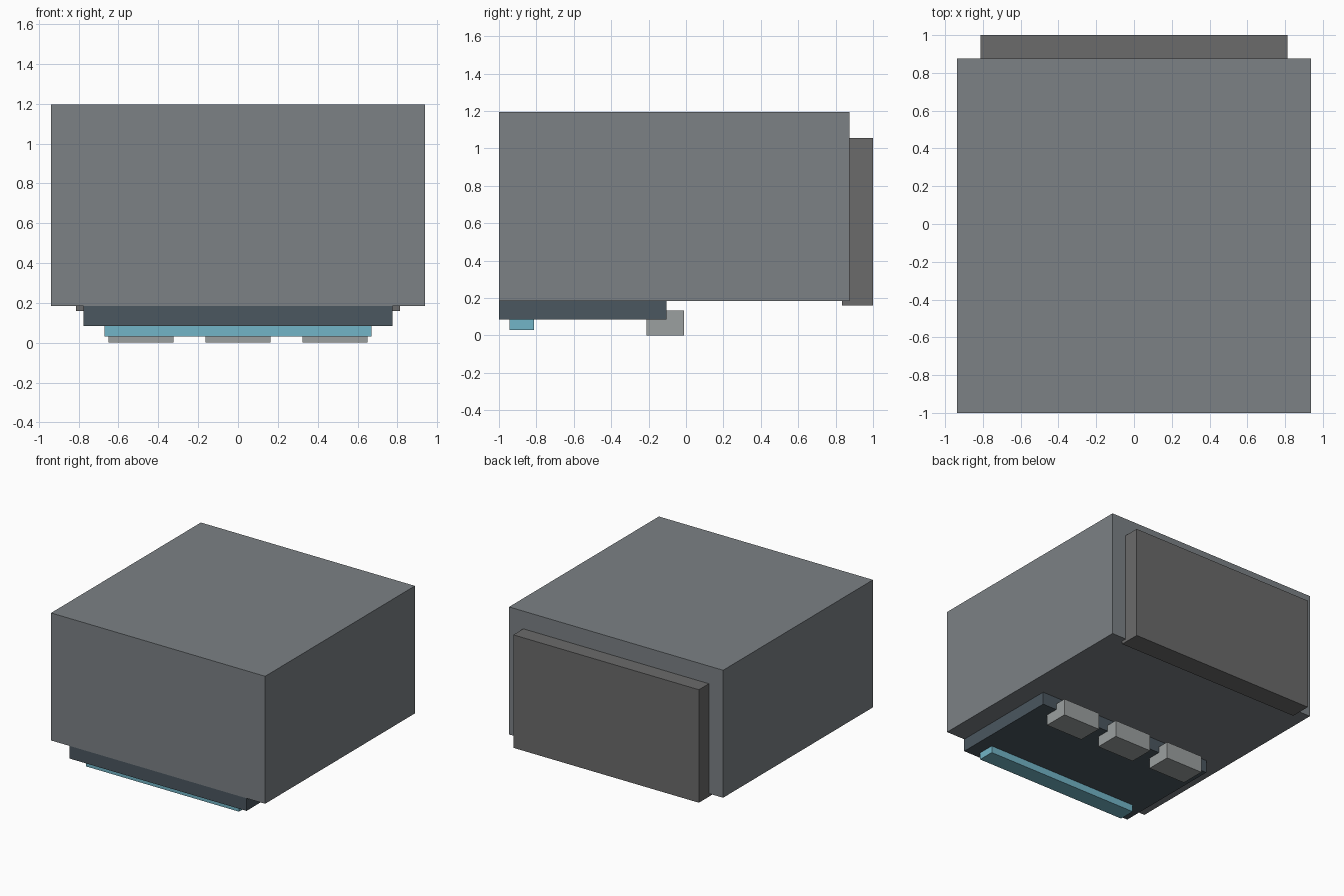
import bpy

if "Cube" in bpy.data.objects:
    bpy.data.objects.remove(bpy.data.objects["Cube"])


def material(name, colour):
    m = bpy.data.materials.new(name)
    m.diffuse_color = (*colour, 1.0)
    m.use_nodes = True
    m.node_tree.nodes["Principled BSDF"].inputs["Base Color"].default_value = m.diffuse_color
    return m


def box(name, x, y, z, mat=None):
    """Axis-aligned box from (min, max) ranges."""
    centre = [(r[0] + r[1]) / 2 for r in (x, y, z)]
    bpy.ops.mesh.primitive_cube_add(size=1, location=centre)
    ob = bpy.context.object
    ob.name = name
    ob.scale = [r[1] - r[0] for r in (x, y, z)]
    bpy.ops.object.transform_apply(location=False, rotation=False, scale=True)
    if mat:
        ob.data.materials.append(mat)
    return ob


body_grey = material("body_grey", (0.20, 0.22, 0.235))
panel_grey = material("panel_grey", (0.145, 0.145, 0.145))
tray_dark = material("tray_dark", (0.07, 0.095, 0.115))
strip_blue = material("strip_blue", (0.17, 0.46, 0.57))
block_grey = material("block_grey", (0.33, 0.35, 0.35))

# Main housing
box("housing", (-0.938, 0.938), (-1.0, 0.875), (0.185, 1.195), body_grey)

# Raised rear panel, let slightly into the housing
box("rear_panel", (-0.813, 0.813), (0.835, 1.0), (0.16, 1.055), panel_grey)

# Dark plate under the front half
box("under_plate", (-0.775, 0.775), (-1.0, -0.105), (0.085, 0.185), tray_dark)

# Blue strip under the front edge
box("blue_strip", (-0.67, 0.67), (-0.945, -0.813), (0.03, 0.09), strip_blue)

# Three blocks straddling the rear edge of the plate
for i, cx in enumerate((-0.488, 0.0, 0.488)):
    box(f"under_block_{i + 1}", (cx - 0.163, cx + 0.163), (-0.21, -0.012),
        (0.0, 0.133), block_grey)
